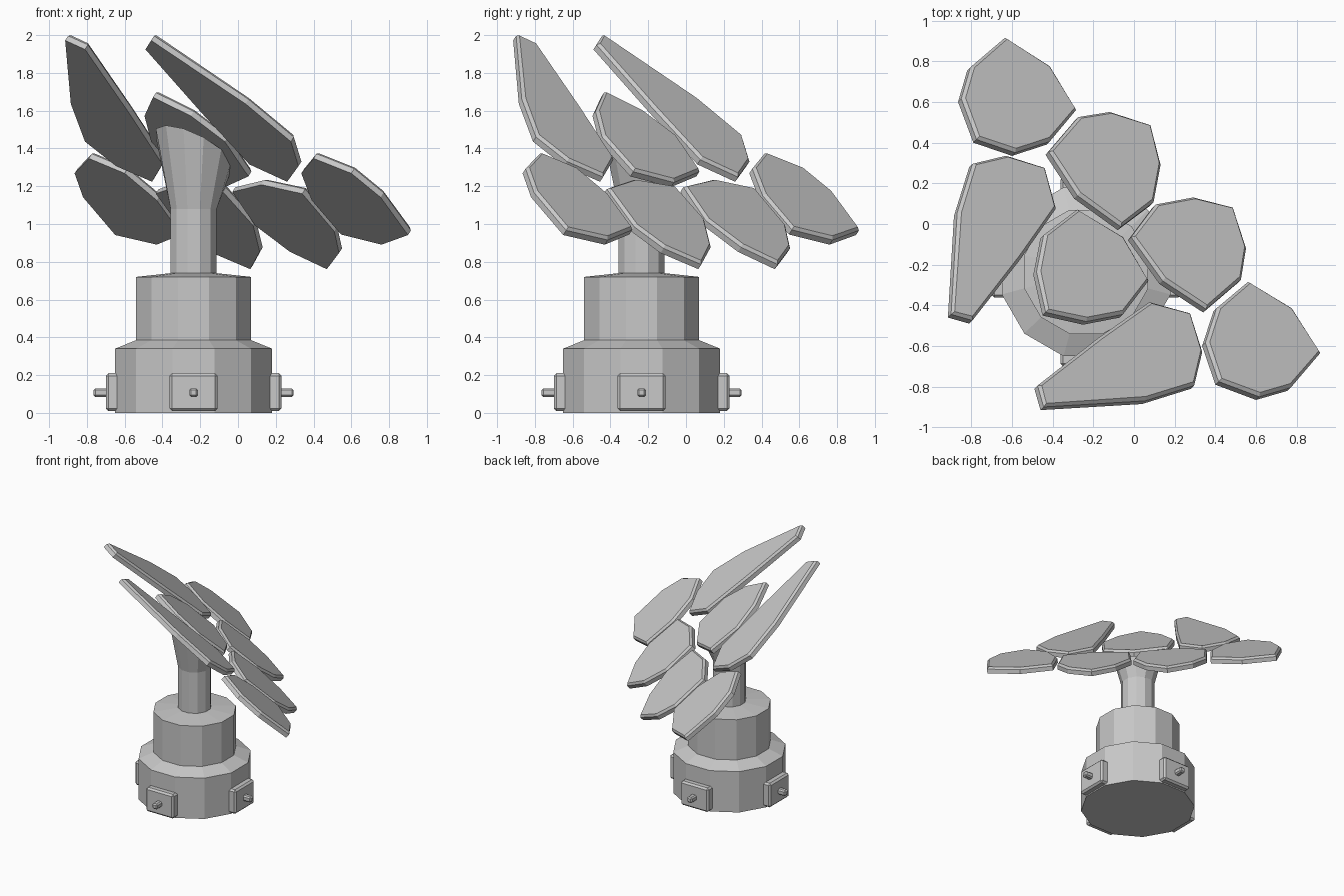
import bpy, bmesh, math
from mathutils import Vector, Matrix

if "Cube" in bpy.data.objects:
    bpy.data.objects.remove(bpy.data.objects["Cube"], do_unlink=True)

grey = bpy.data.materials.new("plain_grey")
grey.use_nodes = True
colour = (0.58, 0.58, 0.58, 1)
grey.diffuse_color = colour
grey.node_tree.nodes["Principled BSDF"].inputs["Base Color"].default_value = colour

AXIS = Vector((-0.235, -0.235, 0))   # centre line of the base
SIDES = 12


def finish(name, bm):
    bmesh.ops.recalc_face_normals(bm, faces=bm.faces)
    mesh = bpy.data.meshes.new(name)
    bm.to_mesh(mesh)
    bm.free()
    mesh.materials.append(grey)
    obj = bpy.data.objects.new(name, mesh)
    bpy.context.collection.objects.link(obj)
    return obj


def stack(name, rings):
    """Twelve-sided lathe; each ring is (flat-to-centre radius, height, slope)."""
    bm = bmesh.new()
    loops = []
    for apothem, height, slope in rings:
        r = apothem / math.cos(math.pi / SIDES)
        loop = []
        for i in range(SIDES):
            a = math.tau * (i + 0.5) / SIDES
            c, s = math.cos(a), math.sin(a)
            loop.append(bm.verts.new(AXIS + Vector((r * c, r * s, height - slope * (c + s)))))
        loops.append(loop)
    for low, high in zip(loops, loops[1:]):
        for i in range(SIDES):
            j = (i + 1) % SIDES
            bm.faces.new((low[i], low[j], high[j], high[i]))
    bm.faces.new(loops[0])
    bm.faces.new(loops[-1])
    return finish(name, bm)


def bevelled_box(name, size, centre, bevel, turn):
    bm = bmesh.new()
    bmesh.ops.create_cube(bm, size=1)
    bmesh.ops.scale(bm, vec=size, verts=bm.verts)
    bmesh.ops.bevel(bm, geom=bm.edges[:], offset=bevel, segments=1, affect='EDGES')
    bmesh.ops.translate(bm, vec=centre, verts=bm.verts)
    bmesh.ops.transform(bm, matrix=Matrix.Translation(AXIS) @ Matrix.Rotation(turn, 4, 'Z'),
                        verts=bm.verts)
    return finish(name, bm)


# Stepped base, and neck with a slanted flared mouth
stack("base", [(0.415, 0, 0), (0.415, 0.34, 0), (0.305, 0.385, 0),
               (0.305, 0.72, 0), (0.12, 0.74, 0)])
stack("neck", [(0.122, 0.73, 0), (0.122, 1.08, 0), (0.2, 1.395, 0.09)])

# Four side boxes with square knobs
for i, side in enumerate(("left", "back", "right", "front")):
    turn = i * math.pi / 2
    bevelled_box(side + "_box", (0.1, 0.255, 0.2), (0.415, 0, 0.11), 0.014, turn)
    bevelled_box(side + "_knob", (0.1, 0.046, 0.046), (0.48, 0, 0.107), 0.01, turn)

# Dish tiles, all lying in one tilted plane
SLOPE = 0.634
NORMAL = Vector((SLOPE, SLOPE, 1)).normalized()


def tile(name, outline):
    bm = bmesh.new()
    verts = [bm.verts.new((x, y, 1.10 - SLOPE * (x + y))) for x, y in outline]
    face = bm.faces.new(verts)
    face.normal_update()
    if face.normal.dot(NORMAL) < 0:
        face.normal_flip()
    out = bmesh.ops.extrude_face_region(bm, geom=[face], use_keep_orig=True)
    top = [g for g in out["geom"] if isinstance(g, bmesh.types.BMFace)]
    bmesh.ops.translate(bm, vec=NORMAL * 0.033,
                        verts=[g for g in out["geom"] if isinstance(g, bmesh.types.BMVert)])
    bm.normal_update()
    # chamfered rim
    bmesh.ops.inset_region(bm, faces=top, thickness=0.016, use_boundary=True)
    bmesh.ops.translate(bm, vec=NORMAL * 0.016, verts=top[0].verts[:])
    return finish(name, bm)


tile("centre_tile", [(-0.495, -0.25), (-0.45, -0.45), (-0.25, -0.495), (-0.07, -0.46),
                     (0.055, -0.295), (-0.07, -0.08), (-0.295, 0.055), (-0.46, -0.07)])

paired = {
    "outer_tile": [(-0.865, 0.6), (-0.82, 0.755), (-0.65, 0.9), (-0.43, 0.76),
                   (-0.3, 0.545), (-0.43, 0.39), (-0.6, 0.335), (-0.79, 0.4)],
    "inner_tile": [(0.115, 0.275), (0.065, 0.47), (-0.135, 0.535), (-0.29, 0.51),
                   (-0.435, 0.34), (-0.295, 0.125), (-0.08, -0.03), (0.08, 0.09)],
    "long_tile": [(-0.645, 0.32), (-0.455, 0.26), (-0.4, 0.06), (-0.575, -0.19),
                  (-0.81, -0.49), (-0.915, -0.46), (-0.885, 0.04), (-0.81, 0.28)],
}
for name, outline in paired.items():
    tile("back_" + name, outline)
    tile("front_" + name, [(y, x) for x, y in outline])
